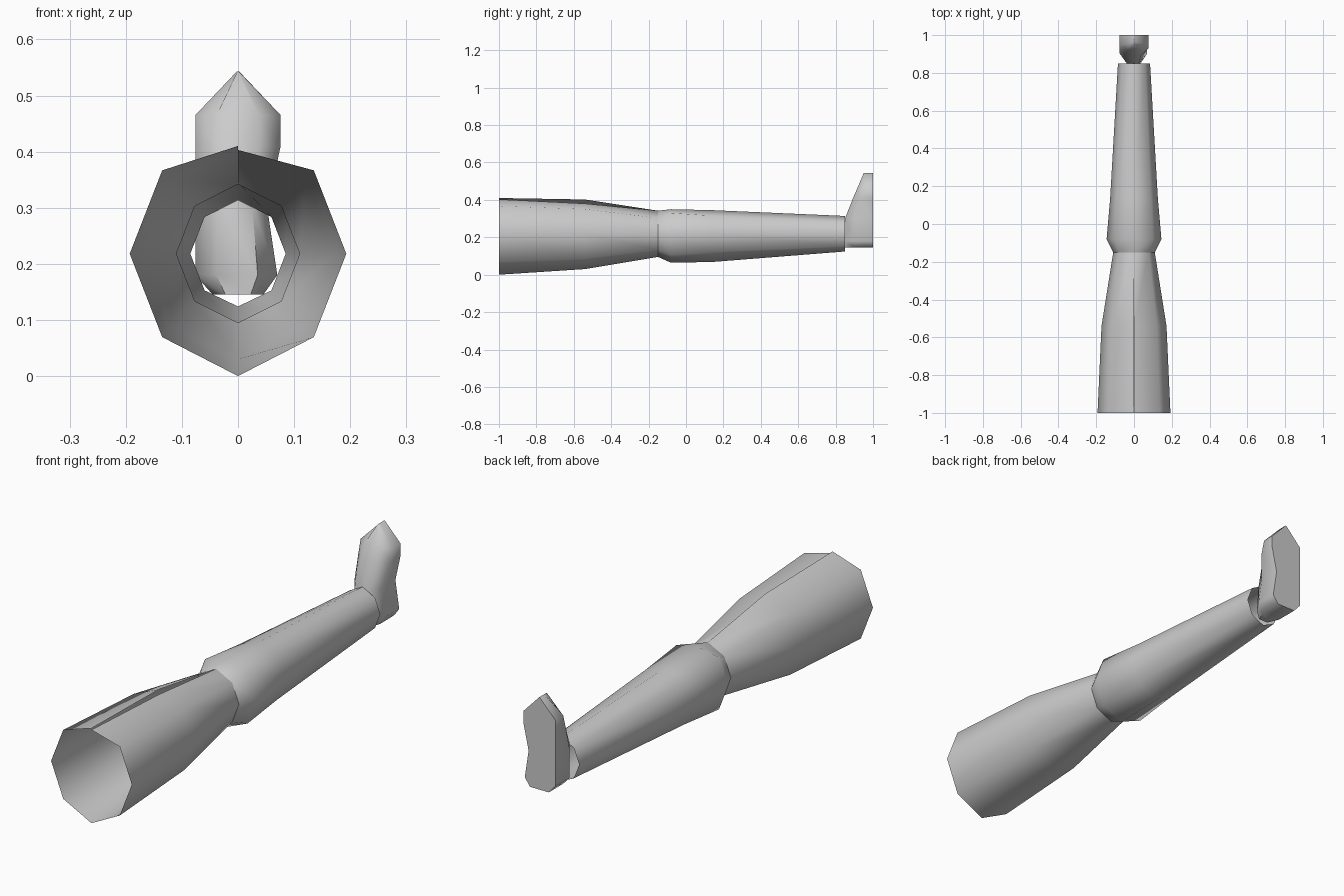
import bpy, bmesh, math

if "Cube" in bpy.data.objects:
    bpy.data.objects.remove(bpy.data.objects["Cube"])

grey = bpy.data.materials.new("plain grey")
grey.diffuse_color = (0.6, 0.6, 0.6, 1)
grey.use_nodes = True
grey.node_tree.nodes["Principled BSDF"].inputs["Base Color"].default_value = grey.diffuse_color


def loft(name, rings, closed, cap, angle):
    """Skin a list of equal-length rings into one smooth-shaded object."""
    bm = bmesh.new()
    rows = [[bm.verts.new(p) for p in ring] for ring in rings]
    n = len(rows[0])
    for a, b in zip(rows, rows[1:]):
        for i in range(n if closed else n - 1):
            j = (i + 1) % n
            bm.faces.new((a[i], a[j], b[j], b[i]))
    if cap:
        bm.faces.new(rows[0])
        bm.faces.new(rows[-1])
    bmesh.ops.remove_doubles(bm, verts=bm.verts, dist=0.0005)
    if cap:
        bmesh.ops.recalc_face_normals(bm, faces=bm.faces)
    me = bpy.data.meshes.new(name)
    bm.to_mesh(me)
    bm.free()
    me.materials.append(grey)
    ob = bpy.data.objects.new(name, me)
    bpy.context.collection.objects.link(ob)
    bpy.ops.object.select_all(action='DESELECT')
    ob.select_set(True)
    bpy.context.view_layer.objects.active = ob
    bpy.ops.object.shade_smooth_by_angle(angle=math.radians(angle))
    return ob


MID = 0.218  # height of the limb axis


def octagon(y, w, top, bottom, drop=0.0):
    """Eight-sided section, split at the top; drop lowers the right seam edge."""
    dx, dz = 0.7 * w, 0.77 * w
    return [(0, y, top - drop), (dx, y, MID + dz), (w, y, MID), (dx, y, MID - dz),
            (0, y, bottom), (-dx, y, MID - dz), (-w, y, MID), (-dx, y, MID + dz),
            (0, y, top)]


# Thigh: open tube with a seam along the top
loft("thigh", [octagon(-1.0, 0.193, 0.410, 0.0, 0.007),
               octagon(-0.54, 0.172, 0.402, 0.03, 0.022),
               octagon(-0.15, 0.11, 0.342, 0.095)], False, False, 60)

# Shin: flares out at the knee, tapers to an open ankle
loft("shin", [octagon(-0.15, 0.11, 0.342, 0.095),
              octagon(-0.08, 0.145, 0.350, 0.064),
              octagon(0.14, 0.126, 0.345, 0.068),
              octagon(0.85, 0.085, 0.314, 0.124)], False, False, 60)


# Foot: stacked D-shaped sections, sole facing back, pointed toe on top
def foot_section(z, left, right, front):
    side = front + 0.35 * (1.0 - front)
    return [(right, 1.0, z), (right, side, z), (0.5 * right, front, z),
            (-0.5 * left, front, z), (-left, side, z), (-left, 1.0, z)]


loft("foot", [foot_section(0.145, 0.045, 0.045, 0.85),
              foot_section(0.18, 0.076, 0.07, 0.85),
              foot_section(0.30, 0.076, 0.052, 0.85),
              foot_section(0.41, 0.076, 0.076, 0.893),
              foot_section(0.465, 0.076, 0.076, 0.917),
              foot_section(0.543, 0.002, 0.002, 0.95)], True, True, 60)
